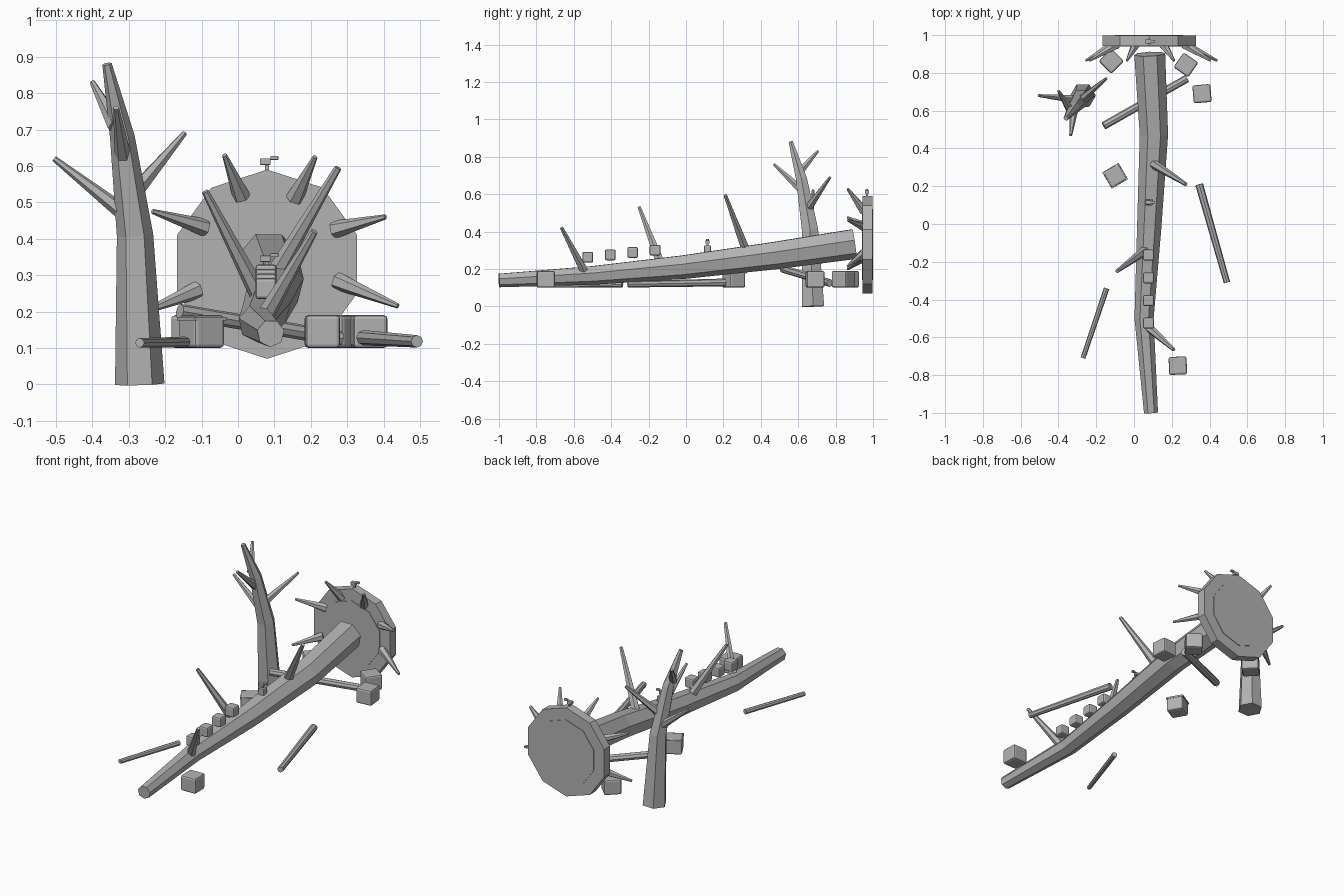
import bpy, bmesh, math
from mathutils import Vector, Matrix

wood = bpy.data.materials.new("weathered grey")
wood.diffuse_color = (0.45, 0.45, 0.45, 1)


def finish(bm, name):
    bmesh.ops.recalc_face_normals(bm, faces=bm.faces[:])
    me = bpy.data.meshes.new(name)
    bm.to_mesh(me)
    bm.free()
    me.materials.append(wood)
    ob = bpy.data.objects.new(name, me)
    bpy.context.collection.objects.link(ob)
    return ob


def limb(name, pts, sides=6, phase=0.0):
    """Faceted tapering tube through (x, y, z, radius) points."""
    bm = bmesh.new()
    P = [Vector(p[:3]) for p in pts]
    up = Vector((1, 0, 0)) if abs((P[-1] - P[0]).normalized().x) < 0.8 else Vector((0, 0, 1))
    rings = []
    for i, p in enumerate(P):
        d = (P[min(i + 1, len(P) - 1)] - P[max(i - 1, 0)]).normalized()
        u = (up - d * up.dot(d)).normalized()
        v = d.cross(u)
        ring = []
        for k in range(sides):
            a = phase + 2 * math.pi * k / sides
            ring.append(bm.verts.new(p + (u * math.cos(a) + v * math.sin(a)) * pts[i][3]))
        rings.append(ring)
    for a, b in zip(rings, rings[1:]):
        for k in range(sides):
            n = (k + 1) % sides
            bm.faces.new((a[k], a[n], b[n], b[k]))
    bm.faces.new(rings[0])
    bm.faces.new(rings[-1])
    return finish(bm, name)


def branch(name, a, b, r0, r1):
    return limb(name, [(*a, r0), (*b, r1)], 6)


def box(name, c, size, turn=0.0, bevel=0.0):
    bm = bmesh.new()
    m = (Matrix.Translation(c) @ Matrix.Rotation(math.radians(turn), 4, 'Z')
         @ Matrix.Diagonal((*size, 1)))
    bmesh.ops.create_cube(bm, size=1, matrix=m)
    if bevel:
        bmesh.ops.bevel(bm, geom=bm.edges[:], offset=bevel, segments=2,
                        profile=0.5, affect='EDGES')
    return finish(bm, name)


# Fallen trunk, tip towards the front
limb("fallen_trunk", [(0.083, 0.90, 0.337, 0.084), (0.105, 0.475, 0.275, 0.077),
                      (0.08, -0.02, 0.212, 0.066), (0.053, -0.5, 0.168, 0.052),
                      (0.09, -1.0, 0.14, 0.038)], 7, 0.2)

# Broken branches on the fallen trunk
for a, b in [((0.10, 0.32, 0.30), (0.275, 0.21, 0.595)),
             ((0.06, -0.14, 0.24), (-0.09, -0.25, 0.53)),
             ((0.07, -0.54, 0.18), (0.21, -0.665, 0.42))]:
    branch("trunk_branch", a, b, 0.026, 0.010)

# Upturned root plate with a slightly proud inner disc
for name, r, y0, y1 in [("root_plate", 0.26, 0.943, 0.997), ("root_plate_core", 0.19, 0.940, 1.0)]:
    limb(name, [(0.08, y0, 0.33, r), (0.08, y1, 0.33, r)], 10, math.pi / 2)

# Roots splaying out from the plate
for x0, z0, x1, z1 in [(0.01, 0.515, -0.037, 0.63), (0.155, 0.51, 0.212, 0.625),
                       (0.265, 0.425, 0.405, 0.46), (0.27, 0.285, 0.44, 0.215),
                       (-0.09, 0.43, -0.235, 0.475), (-0.11, 0.26, -0.255, 0.20)]:
    branch("root", (x0, 0.95, z0), (x1, 0.865, z1), 0.025, 0.007)

# Standing dead tree and its branches
limb("dead_tree", [(-0.27, 0.68, 0.0, 0.068), (-0.283, 0.663, 0.41, 0.05),
                   (-0.318, 0.618, 0.68, 0.034), (-0.36, 0.56, 0.88, 0.013)], 6)
for a, b in [((-0.30, 0.66, 0.46), (-0.505, 0.68, 0.62)),
             ((-0.29, 0.65, 0.52), (-0.147, 0.77, 0.69)),
             ((-0.315, 0.62, 0.62), (-0.335, 0.47, 0.76)),
             ((-0.335, 0.60, 0.71), (-0.40, 0.705, 0.83))]:
    branch("dead_tree_branch", a, b, 0.024, 0.008)

# Loose logs
for a, b, r0, r1 in [((-0.16, 0.52, 0.20), (0.28, 0.77, 0.125), 0.021, 0.021),
                     ((0.345, 0.21, 0.128), (0.492, -0.31, 0.118), 0.021, 0.017),
                     ((-0.145, -0.34, 0.116), (-0.27, -0.71, 0.114), 0.015, 0.013)]:
    limb("loose_log", [(*a, r0), (*b, r1)], 8)

# Rounded stones
for x, y, turn in [(-0.12, 0.862, 45), (0.275, 0.842, 55), (0.36, 0.69, 5),
                   (-0.10, 0.255, 30), (0.232, -0.75, 2)]:
    box("stone", (x, y, 0.145), (0.095, 0.095, 0.09), turn, 0.01)
box("stone_cap", (-0.10, 0.255, 0.18), (0.10, 0.10, 0.01), 30)

# Row of knobs along the trunk
for i in range(4):
    box("trunk_knob", (0.077, -0.525 + 0.12 * i, 0.263 + 0.0125 * i), (0.058, 0.058, 0.058), 0, 0.009)

# Small birds, one on the trunk and one on the root plate
box("perch", (0.08, 0.115, 0.305), (0.035, 0.036, 0.042), 0, 0.005)
for y, z in [(0.115, 0.345), (0.967, 0.612)]:
    box("bird_body", (0.075, y, z), (0.03, 0.022, 0.018), 0, 0.003)
    box("bird_head", (0.10, y, z + 0.010), (0.022, 0.014, 0.011), 0, 0.002)
    box("bird_legs", (0.08, y, z - 0.014), (0.011, 0.011, 0.018))
